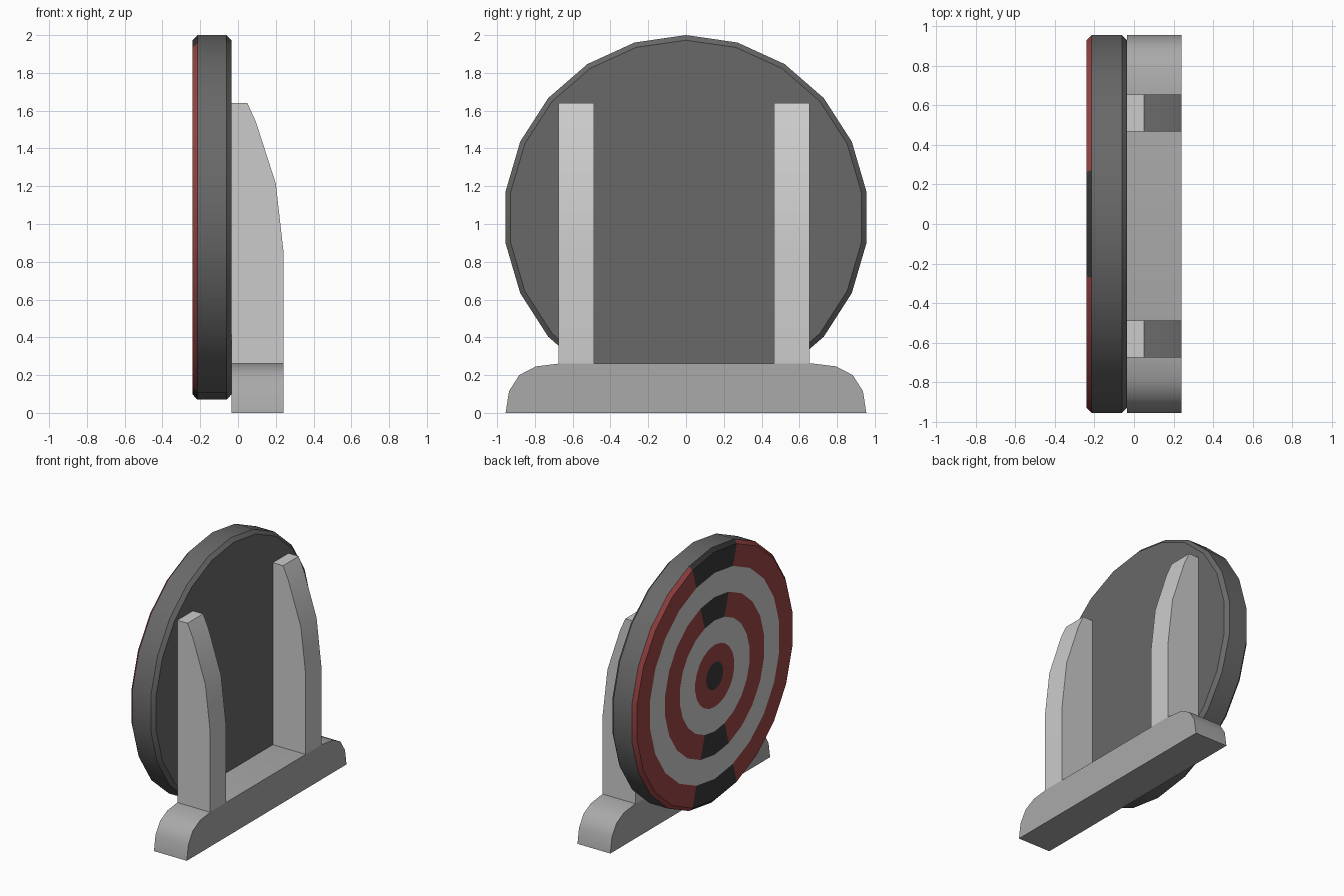
import bpy, bmesh
from math import sin, cos, pi, radians

if "Cube" in bpy.data.objects:
    bpy.data.objects.remove(bpy.data.objects["Cube"])


def material(name, rgb):
    m = bpy.data.materials.new(name)
    m.diffuse_color = (*rgb, 1)
    m.use_nodes = True
    m.node_tree.nodes["Principled BSDF"].inputs["Base Color"].default_value = m.diffuse_color
    return m


def finish(name, bm, mats):
    bmesh.ops.recalc_face_normals(bm, faces=bm.faces)
    mesh = bpy.data.meshes.new(name)
    bm.to_mesh(mesh)
    bm.free()
    ob = bpy.data.objects.new(name, mesh)
    bpy.context.collection.objects.link(ob)
    for m in mats:
        mesh.materials.append(m)
    bpy.ops.object.select_all(action='DESELECT')
    ob.select_set(True)
    bpy.context.view_layer.objects.active = ob
    bpy.ops.object.shade_smooth_by_angle(angle=radians(30))
    return ob


def prism(name, points, offset, mat):
    """Extrude a closed profile of 3D points along an offset."""
    bm = bmesh.new()
    face = bm.faces.new([bm.verts.new(p) for p in points])
    ext = bmesh.ops.extrude_face_region(bm, geom=[face], use_keep_orig=True)
    verts = [v for v in ext['geom'] if isinstance(v, bmesh.types.BMVert)]
    bmesh.ops.translate(bm, verts=verts, vec=offset)
    return finish(name, bm, [mat])


dark = material("dark_grey", (0.14, 0.14, 0.14))
red = material("red", (0.34, 0.06, 0.06))
black = material("black", (0.04, 0.04, 0.04))
pale = material("pale_grey", (0.72, 0.72, 0.72))
base_grey = material("base_grey", (0.4, 0.4, 0.4))
post_grey = material("post_grey", (0.8, 0.8, 0.8))

FRONT, BACK, END = -0.24, -0.035, 0.24

# Target disc: 22-sided rings running from the back face, over the rim, to the bullseye
N, CZ = 22, 1.035
DARK, RED, BLACK, PALE = range(4)
rings = [(BACK, 0.938, None), (BACK - 0.026, 0.965, DARK), (FRONT + 0.025, 0.965, DARK),
         (FRONT, 0.938, RED), (FRONT, 0.78, RED), (FRONT, 0.597, PALE),
         (FRONT, 0.42, RED), (FRONT, 0.235, PALE), (FRONT, 0.102, RED)]
striped = (3, 4, 6)            # bands with black segments at top and bottom
black_segments = (0, N - 1, N // 2 - 1, N // 2)

bm = bmesh.new()
loops = [[bm.verts.new((x, r * sin(2 * pi * j / N), CZ + r * cos(2 * pi * j / N)))
          for j in range(N)] for x, r, _ in rings]
for i in range(1, len(rings)):
    for j in range(N):
        k = (j + 1) % N
        f = bm.faces.new((loops[i - 1][j], loops[i - 1][k], loops[i][k], loops[i][j]))
        f.material_index = BLACK if i in striped and j in black_segments else rings[i][2]
bm.faces.new(loops[0]).material_index = DARK
bm.faces.new(loops[-1]).material_index = BLACK
finish("target_disc", bm, [dark, red, black, pale])

# Base bar with rounded shoulders
half = [(0.955, 0), (0.937, 0.115), (0.883, 0.2), (0.795, 0.246), (0.665, 0.262)]
outline = half + [(-y, z) for y, z in reversed(half)]
prism("base_bar", [(BACK, y, z) for y, z in outline], (END - BACK, 0, 0), base_grey)

# Two tapered rear supports
side = [(BACK, 0.26), (BACK, 1.64), (0.05, 1.64), (0.095, 1.54),
        (0.2, 1.215), (END, 0.86), (END, 0.26)]
for label, y in (("left", -0.675), ("right", 0.467)):
    prism(f"{label}_support", [(x, y, z) for x, z in side], (0, 0.187, 0), post_grey)
